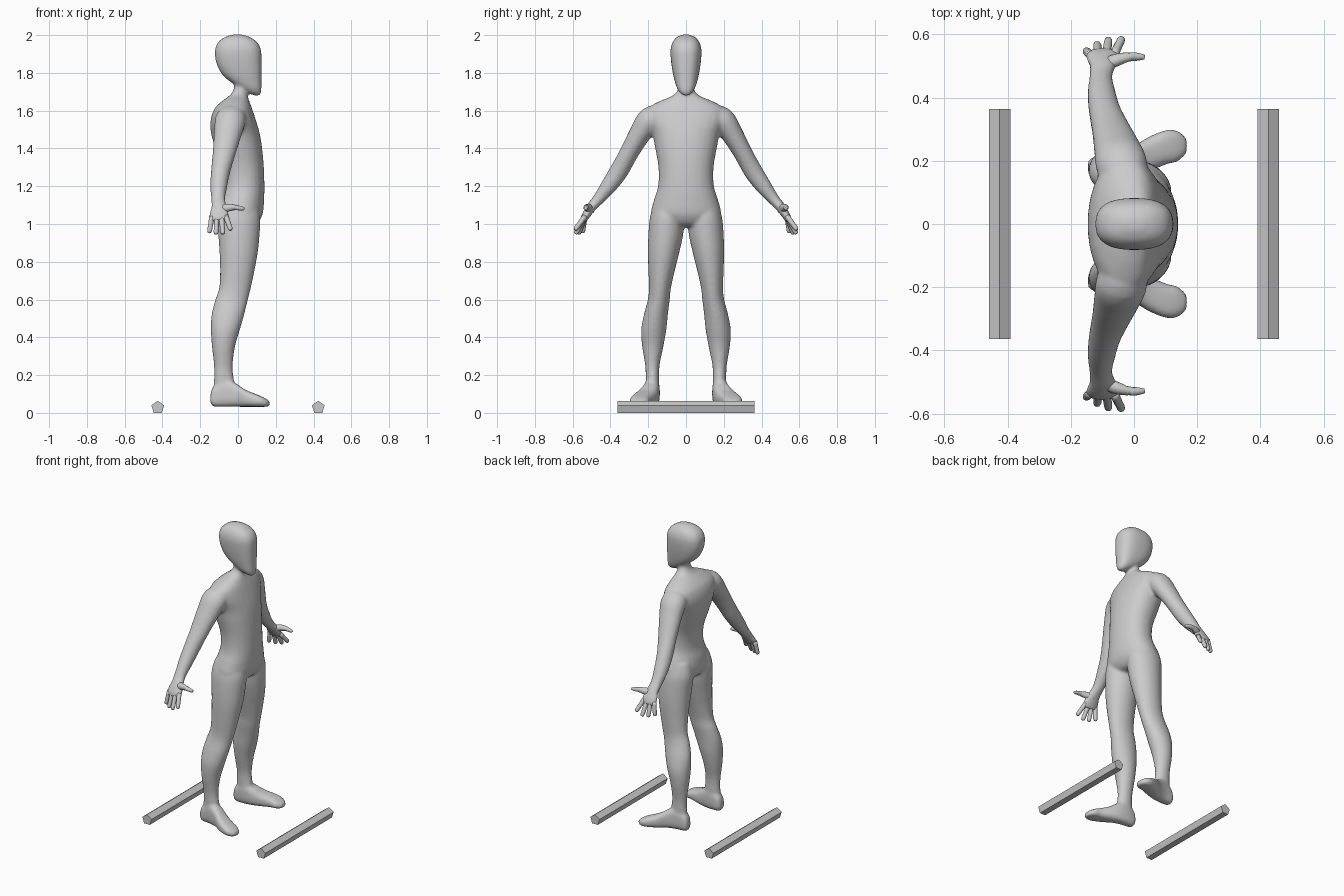
import bpy, bmesh, math
from mathutils import Vector

if "Cube" in bpy.data.objects:
    bpy.data.objects.remove(bpy.data.objects["Cube"])

grey = bpy.data.materials.new("plain grey")
grey.diffuse_color = (0.6, 0.6, 0.6, 1)
grey.use_nodes = True
grey.node_tree.nodes["Principled BSDF"].inputs["Base Color"].default_value = grey.diffuse_color


def spline(rows, steps):
    """Catmull-Rom through rows of numbers."""
    out = []
    for i in range(len(rows) - 1):
        a, b = rows[max(i - 1, 0)], rows[i]
        c, d = rows[i + 1], rows[min(i + 2, len(rows) - 1)]
        for k in range(steps):
            t = k / steps
            out.append([0.5 * (2 * q + (r - p) * t + (2 * p - 5 * q + 4 * r - s) * t * t
                               + (3 * q - p - 3 * r + s) * t ** 3)
                        for p, q, r, s in zip(a, b, c, d)])
    return out + [list(rows[-1])]


def skin(bm, rings, n, power=1.0):
    """Closed tube through rings of (centre, u axis, v axis)."""
    loops = []
    for c, u, v in rings:
        loop = []
        for i in range(n):
            a = 2 * math.pi * (i + 0.5) / n
            ca, sa = math.cos(a), math.sin(a)
            ca = math.copysign(abs(ca) ** power, ca)
            sa = math.copysign(abs(sa) ** power, sa)
            loop.append(bm.verts.new(c + u * ca + v * sa))
        loops.append(loop)
    for a, b in zip(loops, loops[1:]):
        for i in range(n):
            j = (i + 1) % n
            bm.faces.new((a[i], a[j], b[j], b[i]))
    bm.faces.new(loops[0])
    bm.faces.new(loops[-1])


def upright(bm, rows, side=1, power=1.0):
    """Rows of z, x0, x1, y0, y1."""
    skin(bm, [(Vector(((x0 + x1) / 2, side * (y0 + y1) / 2, z)),
               Vector(((x1 - x0) / 2, 0, 0)), Vector((0, (y1 - y0) / 2, 0)))
              for z, x0, x1, y0, y1 in spline(rows, 4)], 28, power)


def lengthwise(bm, rows, side):
    """Rows of x, y0, y1, z0, z1."""
    skin(bm, [(Vector((x, side * (y0 + y1) / 2, (z0 + z1) / 2)),
               Vector((0, (y1 - y0) / 2, 0)), Vector((0, 0, (z1 - z0) / 2)))
              for x, y0, y1, z0, z1 in spline(rows, 4)], 28, 0.7)


def limb(bm, rows, side, n=20, steps=4):
    """Rows of x, y, z, radius along x, radius across the path."""
    pts = spline(rows, steps)
    rings = []
    for i, p in enumerate(pts):
        a, b = pts[max(i - 1, 0)], pts[min(i + 1, len(pts) - 1)]
        t = Vector((b[0] - a[0], side * (b[1] - a[1]), b[2] - a[2])).normalized()
        v = t.cross(Vector((1, 0, 0))).normalized()
        u = v.cross(t).normalized()
        rings.append((Vector((p[0], side * p[1], p[2])), u * p[3], v * p[4]))
    skin(bm, rings, n)


def finish(name, bm, smooth=True):
    bmesh.ops.recalc_face_normals(bm, faces=bm.faces)
    for f in bm.faces:
        f.smooth = smooth
    me = bpy.data.meshes.new(name)
    bm.to_mesh(me)
    bm.free()
    me.materials.append(grey)
    ob = bpy.data.objects.new(name, me)
    bpy.context.collection.objects.link(ob)
    return ob


body = bmesh.new()

# head
head = [(1.680, .085, .115, .012), (1.695, .055, .122, .032), (1.72, .01, .124, .048),
        (1.76, -.05, .124, .061), (1.80, -.09, .125, .070), (1.86, -.117, .125, .079),
        (1.92, -.122, .122, .082), (1.96, -.107, .104, .072), (1.987, -.075, .068, .052),
        (2.003, -.03, .025, .018)]
upright(body, [(z, a, b, -w, w) for z, a, b, w in head], power=0.8)

# neck and torso
torso = [(1.78, -.02, .045, .04), (1.715, -.022, .04, .043), (1.68, -.045, .05, .07),
         (1.65, -.085, .06, .14), (1.61, -.125, .075, .205), (1.55, -.145, .095, .212),
         (1.48, -.143, .115, .18), (1.40, -.12, .128, .163), (1.30, -.09, .137, .146),
         (1.20, -.085, .14, .148), (1.12, -.105, .138, .172), (1.05, -.11, .13, .185),
         (1.00, -.085, .10, .14), (.985, -.04, .06, .06)]
upright(body, [(z, a, b, -w, w) for z, a, b, w in torso], power=0.92)

leg = [(1.12, -.09, .10, .03, .165), (1.04, -.11, .118, .01, .19), (.95, -.105, .115, .014, .199),
       (.85, -.098, .105, .035, .202), (.75, -.095, .087, .06, .199), (.66, -.10, .068, .08, .196),
       (.60, -.12, .053, .086, .202), (.52, -.14, .033, .096, .223), (.44, -.144, .01, .104, .237),
       (.35, -.138, -.016, .12, .232), (.25, -.127, -.028, .14, .216),
       (.17, -.127, -.02, .142, .213), (.08, -.135, -.0, .14, .215)]
foot = [(-.145, .16, .20, .05, .10), (-.13, .145, .21, .034, .14), (-.07, .138, .22, .032, .18),
        (-.01, .145, .24, .032, .155), (.04, .162, .272, .032, .122), (.10, .188, .297, .032, .098),
        (.14, .198, .294, .032, .08), (.168, .225, .27, .036, .062)]
arm = [(-.03, .13, 1.57, .07, .06), (-.04, .19, 1.55, .082, .07), (-.055, .245, 1.475, .073, .058),
       (-.075, .305, 1.37, .06, .05), (-.092, .355, 1.28, .051, .050), (-.102, .41, 1.20, .045, .043),
       (-.105, .465, 1.13, .037, .031), (-.10, .50, 1.09, .042, .026),
       (-.10, .53, 1.045, .054, .022), (-.10, .545, 1.015, .048, .016)]
for s in (-1, 1):
    upright(body, leg, s)
    lengthwise(body, foot, s)
    limb(body, arm, s)

# blend the body volumes into one skin
ob = finish("body", body)
mod = ob.modifiers.new("blend", 'REMESH')
mod.mode = 'VOXEL'
mod.voxel_size = 0.009
mod.use_smooth_shade = True
mod = ob.modifiers.new("relax", 'SMOOTH')
mod.factor = 0.5
mod.iterations = 6

# fingers and thumbs: knuckle x, tip position
tips = [(-.138, -.152, .548, .953), (-.112, -.117, .570, .945),
        (-.088, -.080, .585, .947), (-.064, -.038, .588, .968)]
for s, label in ((-1, "right"), (1, "left")):
    bm = bmesh.new()
    for kx, tx, ty, tz in tips:
        ky, kz = .535, 1.04
        rows = [(kx + (tx - kx) * t, ky + (ty - ky) * t, kz + (tz - kz) * t, r, r)
                for t, r in ((0, .015), (.5, .0135), (.85, .013), (.97, .010), (1, .005))]
        limb(bm, rows, s, 10, 2)
    limb(bm, [(-.10, .50, 1.075, .02, .022), (-.06, .517, 1.085, .02, .022),
              (-.02, .528, 1.088, .015, .016), (.015, .529, 1.083, .012, .012),
              (.033, .528, 1.08, .007, .008)], s, 10, 3)
    finish(label + "_fingers", bm)

# five-sided floor bars
for x, label in ((-.425, "back_bar"), (.425, "front_bar")):
    bm = bmesh.new()
    r = 0.0355
    ends = [[bm.verts.new((x + r * math.sin(k * math.tau / 5), y,
                           .0287 + r * math.cos(k * math.tau / 5))) for k in range(5)]
            for y in (-.363, .363)]
    for k in range(5):
        j = (k + 1) % 5
        bm.faces.new((ends[0][k], ends[0][j], ends[1][j], ends[1][k]))
    bm.faces.new(ends[0])
    bm.faces.new(ends[1])
    finish(label, bm, False)
